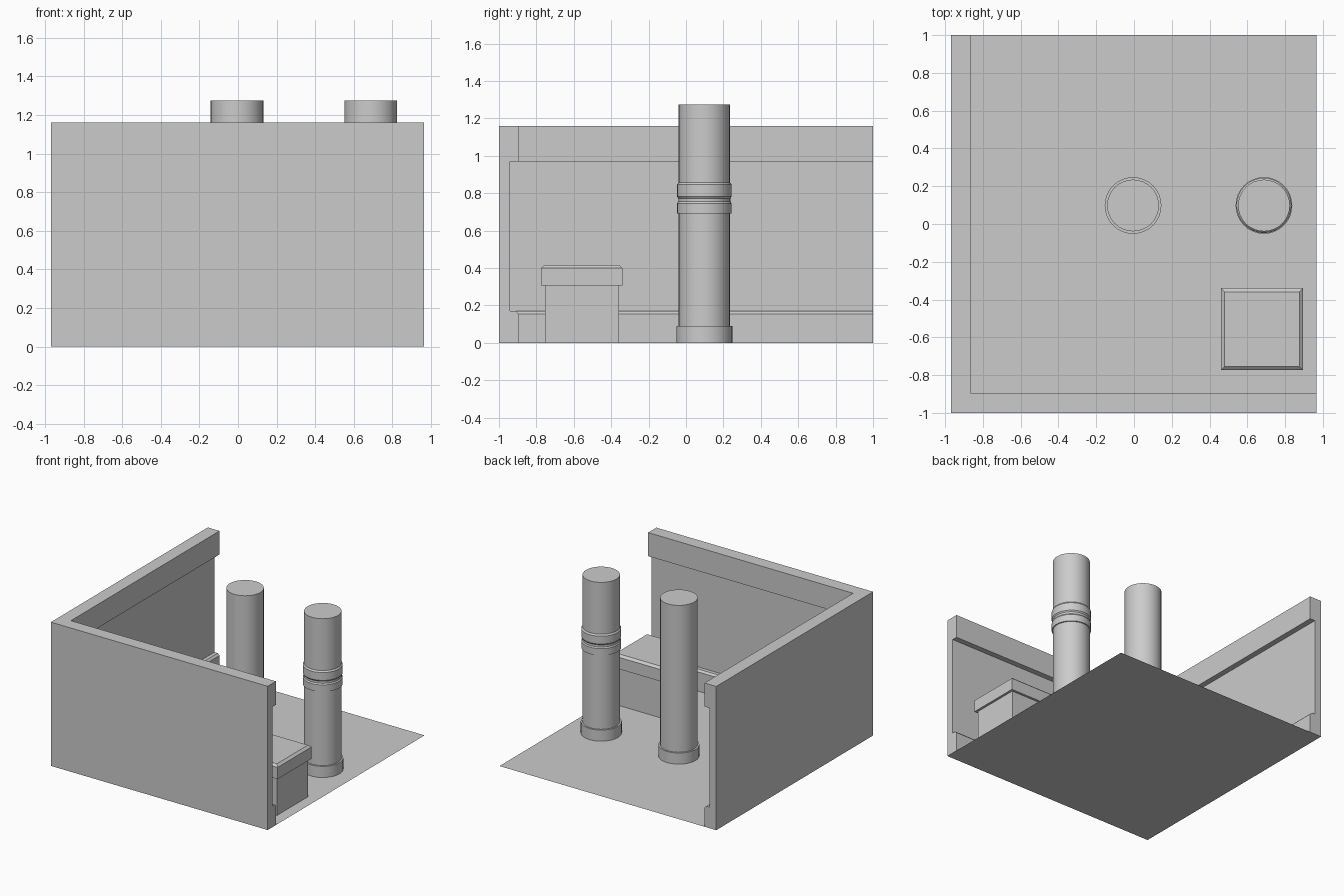
import bpy
import bmesh
from math import cos, sin, tau, radians

default = bpy.data.objects.get("Cube")
if default:
    bpy.data.objects.remove(default, do_unlink=True)

# One plain grey for everything
grey = bpy.data.materials.new("plain_grey")
grey.use_nodes = True
colour = (0.6, 0.6, 0.6, 1)
grey.diffuse_color = colour
grey.node_tree.nodes["Principled BSDF"].inputs["Base Color"].default_value = colour

X0, X1, Y0, Y1 = -0.97, 0.965, -1.0, 1.0


def finish(name, bm, smooth=False):
    """Turn a bmesh into a named object with the grey material."""
    bmesh.ops.recalc_face_normals(bm, faces=bm.faces)
    mesh = bpy.data.meshes.new(name)
    bm.to_mesh(mesh)
    bm.free()
    mesh.materials.append(grey)
    obj = bpy.data.objects.new(name, mesh)
    bpy.context.collection.objects.link(obj)
    if smooth:
        bpy.ops.object.select_all(action="DESELECT")
        obj.select_set(True)
        bpy.context.view_layer.objects.active = obj
        bpy.ops.object.shade_smooth_by_angle(angle=radians(30))
    return obj


def loft(bm, rings):
    """Join equal closed rings of points in order and cap both ends."""
    rings = [[bm.verts.new(p) for p in ring] for ring in rings]
    n = len(rings[0])
    for a, b in zip(rings, rings[1:]):
        for i in range(n):
            j = (i + 1) % n
            bm.faces.new((a[i], a[j], b[j], b[i]))
    bm.faces.new(rings[0])
    bm.faces.new(rings[-1])


def column(name, x, y, profile, sides=32):
    """Lathe a (radius, height) profile around a vertical axis."""
    bm = bmesh.new()
    loft(bm, [[(x + r * cos(tau * i / sides), y + r * sin(tau * i / sides), z)
               for i in range(sides)] for r, z in profile])
    return finish(name, bm, smooth=True)


def square_block(name, x, y, profile):
    """Stack square sections given as (half width, height)."""
    bm = bmesh.new()
    loft(bm, [[(x + sx * h, y + sy * h, z)
               for sx, sy in ((-1, -1), (1, -1), (1, 1), (-1, 1))]
              for h, z in profile])
    return finish(name, bm)


# Floor sheet
bm = bmesh.new()
bm.faces.new([bm.verts.new((x, y, 0)) for x, y in
              ((X0, Y0), (X1, Y0), (X1, Y1), (X0, Y1))])
floor = finish("floor", bm)
if floor.data.polygons[0].normal.z < 0:
    floor.data.flip_normals()

# Corner walls: skirting, recessed panel and top band, mitred at the corner
wall_profile = [(0, 0), (0.105, 0), (0.105, 0.155), (0.09, 0.17), (0.06, 0.17),
                (0.06, 0.97), (0.105, 0.97), (0.105, 1.16), (0, 1.16)]
bm = bmesh.new()
loft(bm, [[(X1, Y0 + d, z) for d, z in wall_profile],
          [(X0 + d, Y0 + d, z) for d, z in wall_profile],
          [(X0 + d, Y1, z) for d, z in wall_profile]])
finish("corner_walls", bm)

# Columns with a stepped foot; the outer one also has a double collar
foot = [(0.15, 0), (0.15, 0.09), (0.137, 0.09)]
collar = [(0.137, 0.69), (0.146, 0.69), (0.146, 0.745), (0.139, 0.755),
          (0.139, 0.772), (0.146, 0.782), (0.146, 0.845), (0.137, 0.857)]
top = [(0.137, 1.275)]
column("plain_column", -0.005, 0.098, foot + top)
column("collared_column", 0.688, 0.098, foot + collar + top)

# Low pedestal with an overhanging, chamfered cap
square_block("pedestal_body", 0.678, -0.557, [(0.198, 0), (0.198, 0.305)])
square_block("pedestal_cap", 0.678, -0.557,
             [(0.217, 0.305), (0.217, 0.4), (0.198, 0.417)])
